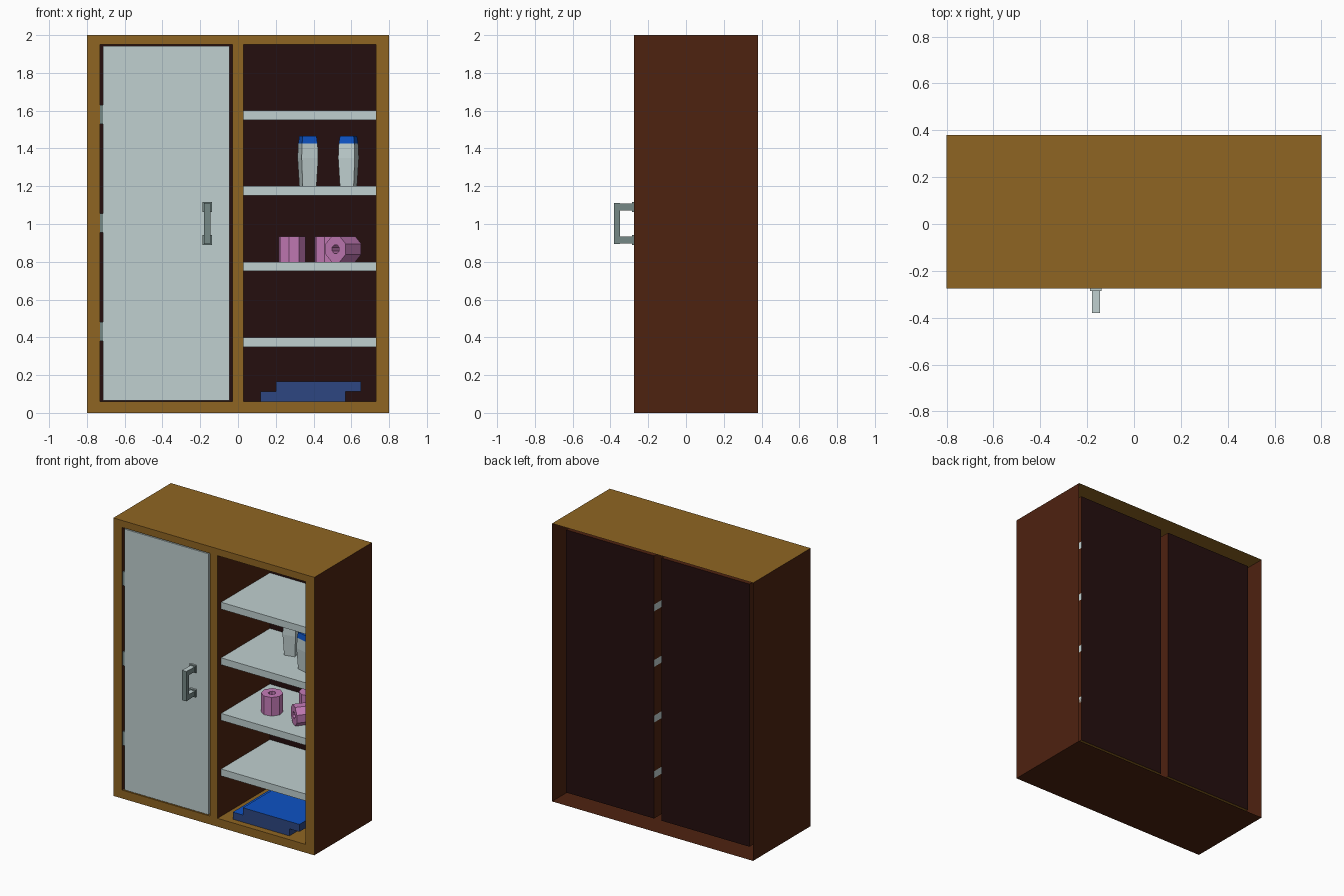
import bpy, bmesh, math
from mathutils import Matrix, Vector

if "Cube" in bpy.data.objects:
    bpy.data.objects.remove(bpy.data.objects["Cube"])


def material(name, rgb):
    m = bpy.data.materials.new(name)
    m.diffuse_color = (*rgb, 1)
    m.use_nodes = True
    m.node_tree.nodes["Principled BSDF"].inputs["Base Color"].default_value = m.diffuse_color
    return m


TAN = material("tan_wood", (0.275, 0.13, 0.016))
BROWN = material("dark_brown_wood", (0.076, 0.016, 0.005))
DARK = material("back_panel_dark", (0.018, 0.0044, 0.0044))
GREY = material("pale_grey", (0.53, 0.63, 0.63))
METAL = material("metal_grey", (0.18, 0.25, 0.24))
BLUE = material("bright_blue", (0.004, 0.085, 0.55))
NAVY = material("dull_blue", (0.026, 0.062, 0.22))
PINK = material("pink", (0.56, 0.2, 0.48))


def finish(name, bm, mats, rule=None, keep_normals=False):
    if not keep_normals:
        bmesh.ops.recalc_face_normals(bm, faces=bm.faces[:])
    bm.normal_update()
    if rule:
        for f in bm.faces:
            f.material_index = rule(f)
    me = bpy.data.meshes.new(name)
    bm.to_mesh(me)
    bm.free()
    for m in mats:
        me.materials.append(m)
    ob = bpy.data.objects.new(name, me)
    bpy.context.collection.objects.link(ob)
    return ob


def add_box(bm, x, y, z):
    size = Matrix.Diagonal((x[1] - x[0], y[1] - y[0], z[1] - z[0], 1))
    centre = Vector((sum(x) / 2, sum(y) / 2, sum(z) / 2))
    bmesh.ops.create_cube(bm, size=1, matrix=Matrix.Translation(centre) @ size)


def box(name, x, y, z, mats, rule=None, drop=None):
    """Box part; drop removes the faces that leave it open."""
    bm = bmesh.new()
    add_box(bm, x, y, z)
    bm.normal_update()
    if drop:
        bmesh.ops.delete(bm, geom=[f for f in bm.faces if drop(f.normal)], context='FACES')
    return finish(name, bm, mats, rule, keep_normals=True)


FRONT, BACK = -0.275, 0.38

# Hollow outer shell, open at front and back
box("outer_shell", (-0.8, 0.8), (FRONT, BACK), (0, 2), [BROWN, TAN],
    lambda f: int(f.normal.z > 0.5), lambda n: abs(n.y) > 0.5)

# Flat front frame
bm = bmesh.new()
bars = [((-0.8, -0.73), (0, 2)), ((-0.03, 0.03), (0.06, 1.95)), ((0.73, 0.8), (0, 2)),
        ((-0.73, 0.73), (0, 0.06)), ((-0.73, 0.73), (1.95, 2))]
for x, z in bars:
    bm.faces.new([bm.verts.new(p) for p in (
        (x[0], FRONT, z[0]), (x[1], FRONT, z[0]), (x[1], FRONT, z[1]), (x[0], FRONT, z[1]))])
finish("front_frame", bm, [TAN], keep_normals=True)


# Two compartments: tan floor, brown sides, dark back
def liner_rule(f):
    if f.normal.y < -0.5:
        return 2
    return int(f.normal.z > 0.5)


for side, x in (("left", (-0.73, -0.03)), ("right", (0.03, 0.73))):
    bm = bmesh.new()
    add_box(bm, x, (FRONT, 0.32), (0.06, 1.95))
    bm.normal_update()
    bmesh.ops.delete(bm, geom=[f for f in bm.faces if f.normal.y < -0.5], context='FACES')
    bmesh.ops.reverse_faces(bm, faces=bm.faces[:])
    finish(side + "_compartment", bm, [BROWN, TAN, DARK], liner_rule, keep_normals=True)

# Shelves
for i in range(4):
    z = 0.35 + 0.4 * i
    box(f"shelf_{i + 1}", (0.03, 0.73), (-0.235, 0.319), (z, z + 0.05), [GREY])

# Door and hinges
box("door", (-0.715, -0.045), (-0.272, -0.235), (0.065, 1.942), [GREY])
for i, z in enumerate((0.43, 1.005, 1.58)):
    box(f"hinge_{i + 1}", (-0.73, -0.714), (-0.268, -0.24), (z - 0.05, z + 0.05), [METAL])

# Handle: two mounting plates, two arms, one grip
bm = bmesh.new()
for z in (0.915, 1.09):
    add_box(bm, (-0.187, -0.138), (-0.285, -0.272), (z - 0.027, z + 0.027))
    add_box(bm, (-0.18, -0.145), (-0.35, -0.285), (z - 0.018, z + 0.018))
add_box(bm, (-0.18, -0.145), (-0.38, -0.35), (0.895, 1.11))
finish("door_handle", bm, [METAL, GREY], lambda f: int(f.normal.z > 0.5))

# Folded towels on the floor
for i, (x, z) in enumerate((((0.12, 0.57), (0.061, 0.112)), ((0.2, 0.65), (0.112, 0.165)))):
    box(f"towel_{i + 1}", x, (-0.23, 0.2), z, [NAVY, BLUE], lambda f: int(f.normal.z > 0.5))


def lathe(bm, rings, n, closed):
    """Join rings of (radius, z) with n sides, as a tube loop or a capped solid."""
    loops = [[bm.verts.new((r * math.cos(2 * math.pi * (k + 0.5) / n),
                            r * math.sin(2 * math.pi * (k + 0.5) / n), z))
              for k in range(n)] for r, z in rings]
    pairs = list(zip(loops, loops[1:] + loops[:1]))
    for a, b in pairs if closed else pairs[:-1]:
        for k in range(n):
            bm.faces.new((a[k], a[(k + 1) % n], b[(k + 1) % n], b[k]))
    if not closed:
        bm.faces.new(loops[0])
        bm.faces.new(loops[-1])


# Cartons with blue tops
for i, (x, y, turn) in enumerate(((0.37, 0.08, 14), (0.585, -0.06, -14))):
    bm = bmesh.new()
    lathe(bm, [(0.053, 0), (0.064, 0.15), (0.06, 0.225), (0.053, 0.265)], 4, False)
    ob = finish(f"carton_{i + 1}", bm, [GREY, BLUE],
                lambda f: int(f.calc_center_median().z > 0.23))
    ob.matrix_world = Matrix.Translation((x, y, 1.2)) @ Matrix.Rotation(math.radians(turn), 4, 'Z')

# Eight-sided paper rolls: two standing, one lying
lying = Matrix.Rotation(math.radians(-38), 4, 'Z') @ Matrix.Rotation(math.radians(90), 4, 'X')
turned = Matrix.Rotation(math.radians(10), 4, 'Z')
for i, (pos, rot) in enumerate((((0.285, -0.02, 0.867), turned), ((0.475, 0.14, 0.867), turned),
                                ((0.558, -0.05, 0.867), lying))):
    bm = bmesh.new()
    lathe(bm, [(0.073, -0.067), (0.073, 0.067), (0.025, 0.067), (0.025, -0.067)], 8, True)
    finish(f"paper_roll_{i + 1}", bm, [PINK]).matrix_world = Matrix.Translation(pos) @ rot
